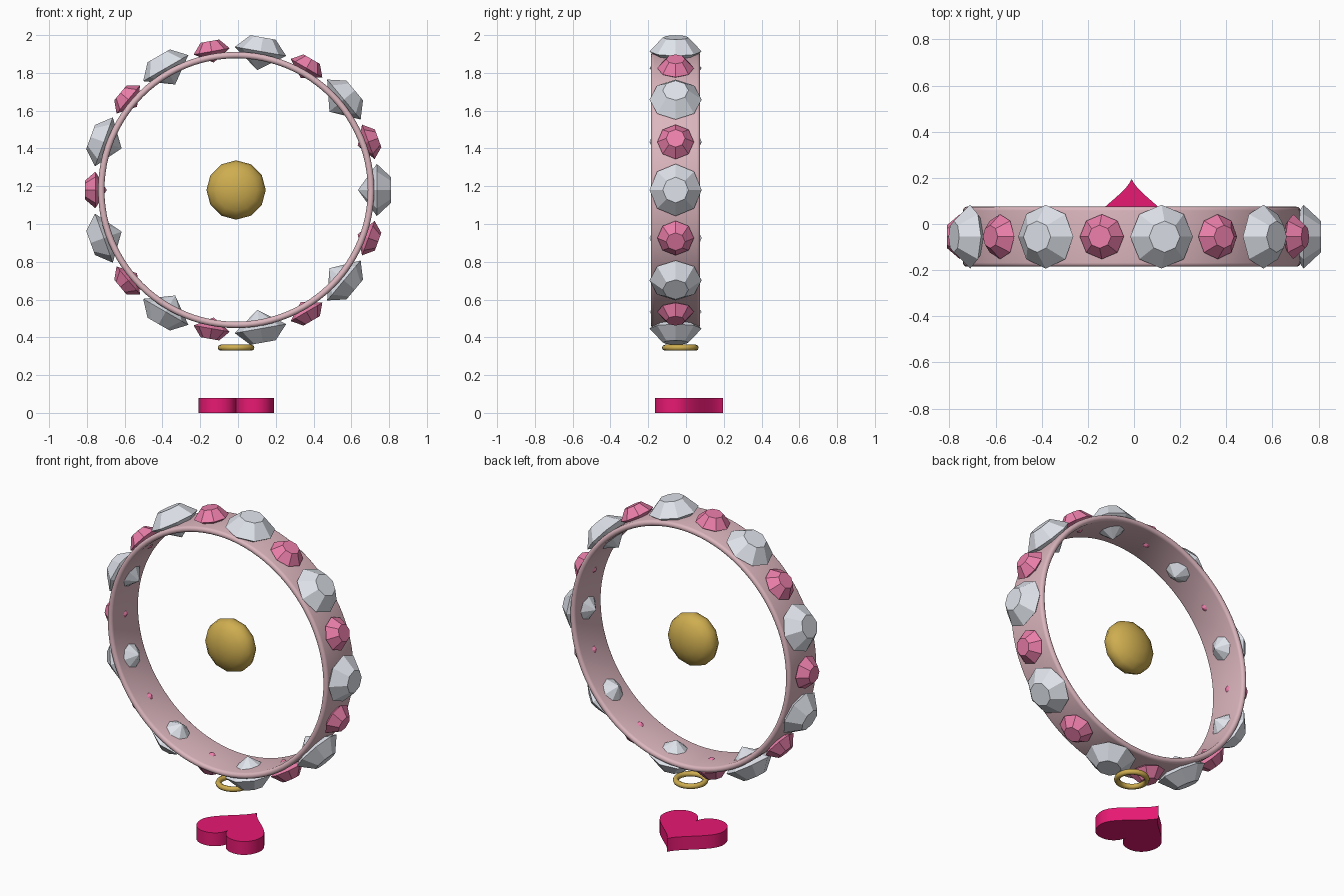
import bpy, bmesh, math
from mathutils import Matrix, Vector
from mathutils.geometry import interpolate_bezier

if "Cube" in bpy.data.objects:
    bpy.data.objects.remove(bpy.data.objects["Cube"])

CX, CY, CZ = -0.01, -0.055, 1.18   # centre of the bangle


def material(name, rgb):
    m = bpy.data.materials.new(name)
    m.diffuse_color = (*rgb, 1)
    m.use_nodes = True
    m.node_tree.nodes["Principled BSDF"].inputs["Base Color"].default_value = m.diffuse_color
    return m


ROSE = material("rose_band", (0.72, 0.47, 0.52))
CLEAR = material("clear_gem", (0.74, 0.77, 0.83))
PINK = material("pink_gem", (0.83, 0.21, 0.40))
GOLD = material("gold", (0.62, 0.42, 0.08))
MAGENTA = material("magenta", (0.80, 0.01, 0.17))


def finish(name, bm, mat, smooth=None):
    bmesh.ops.recalc_face_normals(bm, faces=bm.faces[:])
    me = bpy.data.meshes.new(name)
    bm.to_mesh(me)
    bm.free()
    me.materials.append(mat)
    ob = bpy.data.objects.new(name, me)
    bpy.context.collection.objects.link(ob)
    if smooth:
        bpy.ops.object.select_all(action='DESELECT')
        ob.select_set(True)
        bpy.context.view_layer.objects.active = ob
        bpy.ops.object.shade_smooth_by_angle(angle=math.radians(smooth))
    return ob


def loft(bm, rings):
    for a, b in zip(rings, rings[1:]):
        n = len(a)
        for i in range(n):
            bm.faces.new((a[i], a[(i + 1) % n], b[(i + 1) % n], b[i]))


def revolve(name, profile, seg, mat, matrix, smooth):
    """Spin a closed (radius, height) profile round local z."""
    bm = bmesh.new()
    rings = []
    for i in range(seg):
        a = math.tau * i / seg
        rings.append([bm.verts.new(matrix @ Vector((r * math.cos(a), r * math.sin(a), h)))
                      for r, h in profile])
    loft(bm, rings + rings[:1])
    return finish(name, bm, mat, smooth)


def gem(name, angle, mat, girdle, table, r_tip, r_girdle, r_table):
    """Eight-sided cut stone pointing outward from the bangle centre."""
    c, s = math.cos(angle), math.sin(angle)
    out, tan, side = Vector((c, 0, s)), Vector((-s, 0, c)), Vector((0, 1, 0))
    centre = Vector((CX, CY, CZ))
    bm = bmesh.new()

    def ring(rad, dist):
        return [bm.verts.new(centre + out * dist
                             + tan * rad * math.cos(k * math.pi / 4)
                             + side * rad * math.sin(k * math.pi / 4)) for k in range(8)]
    g, t = ring(girdle, r_girdle), ring(table, r_table)
    loft(bm, [g, t])
    bm.faces.new(t)
    tip = bm.verts.new(centre + out * r_tip)
    for k in range(8):
        bm.faces.new((g[k], g[(k + 1) % 8], tip))
    finish(name, bm, mat)


# Bangle band: thin strip with rounded rims
half, mid, th = 0.13, 0.714, 0.017
profile = []
for sign, start in ((1, 0), (-1, math.pi)):
    for k in range(9):
        a = start + math.pi * k / 8
        profile.append((mid + th * math.cos(a), sign * (half - th) + th * math.sin(a)))
to_y = Matrix.Translation((CX, CY, CZ)) @ Matrix.Rotation(math.pi / 2, 4, 'X')
revolve("bangle_band", profile, 96, ROSE, to_y, 60)

# Alternating large clear and small pink stones
for i in range(9):
    a = math.radians(40 * i)
    gem(f"clear_gem_{i + 1}", a, CLEAR, 0.138, 0.068, 0.645, 0.745, 0.82)
    gem(f"pink_gem_{i + 1}", a + math.radians(20), PINK, 0.097, 0.05, 0.685, 0.745, 0.80)

# Flattened gold bead in the middle
bm = bmesh.new()
bmesh.ops.create_uvsphere(bm, u_segments=12, v_segments=8, radius=1,
                          matrix=to_y @ Matrix.Diagonal((0.157, 0.157, 0.09, 1)))
finish("gold_bead", bm, GOLD, 60)

# Small gold jump ring below the band
profile = [(0.081 + 0.016 * math.cos(k * math.pi / 4), 0.016 * math.sin(k * math.pi / 4))
           for k in range(8)]
revolve("jump_ring", profile, 32, GOLD, Matrix.Translation((CX, -0.03, 0.345)), 60)

# Heart charm lying flat, tip to the back: half outline as beziers, then mirrored
curves = [((0, .195), (.03, .12), (.2, .04), (.2, -.05)),
          ((.2, -.05), (.2, -.12), (.155, -.165), (.1, -.165)),
          ((.1, -.165), (.045, -.165), (.005, -.13), (0, -.08))]
right = []
for seg in curves:
    right += interpolate_bezier(*[Vector((*p, 0)) for p in seg], 13)[:-1]
right.append(Vector((0, -.08, 0)))
outline = right + [Vector((-p.x, p.y, 0)) for p in reversed(right[1:-1])]
bm = bmesh.new()
low = [bm.verts.new(p + Vector((CX, 0, 0))) for p in outline]
high = [bm.verts.new(p + Vector((CX, 0, 0.08))) for p in outline]
loft(bm, [low, high])
bm.faces.new(low)
bm.faces.new(high)
finish("heart_charm", bm, MAGENTA, 35)
